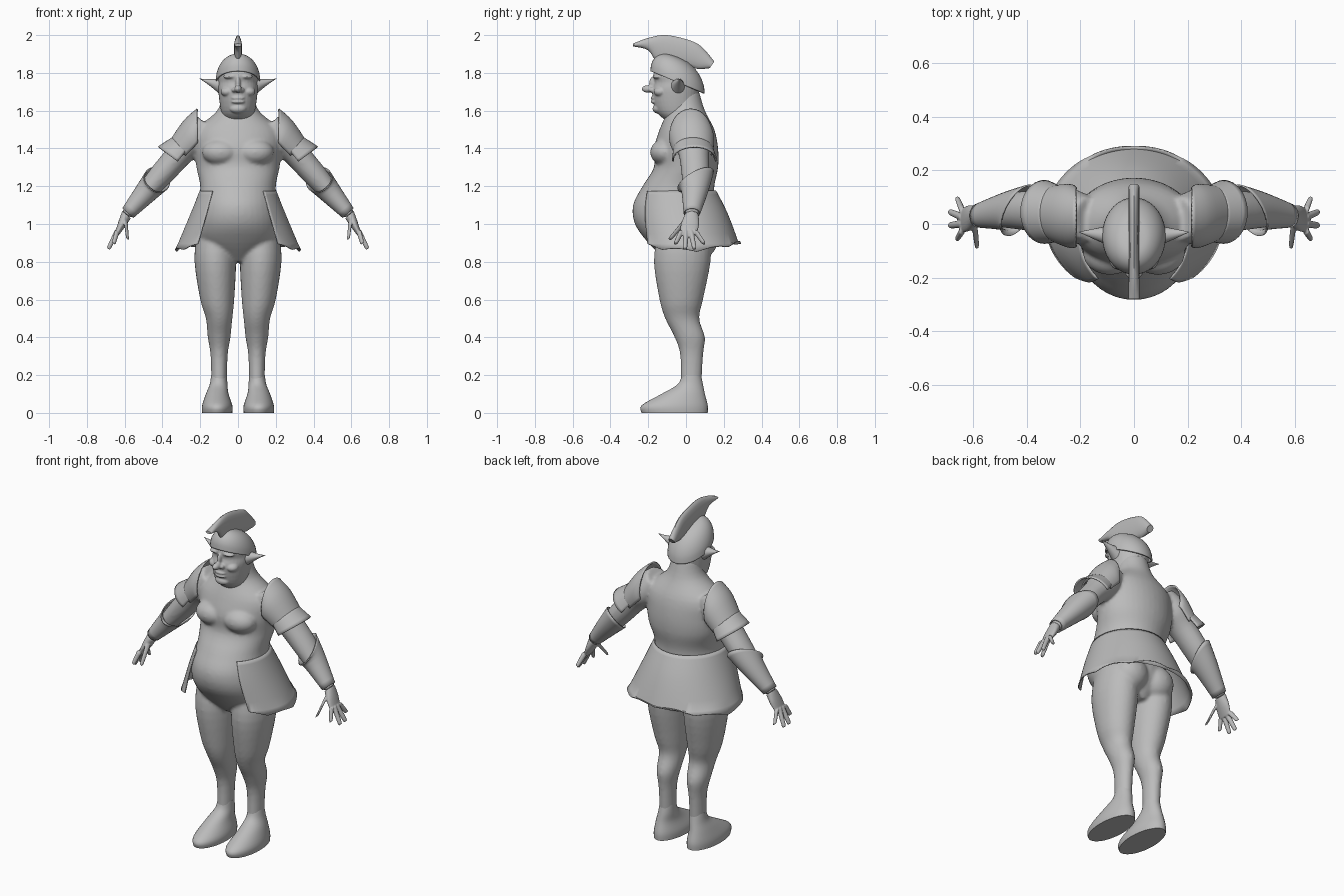
import bpy, bmesh, math
from mathutils import Vector, Matrix

if "Cube" in bpy.data.objects:
    bpy.data.objects.remove(bpy.data.objects["Cube"])

SHADE = (.5, .5, .5, 1)
grey = bpy.data.materials.new("plain grey")
grey.use_nodes = True
grey.diffuse_color = SHADE
grey.node_tree.nodes["Principled BSDF"].inputs["Base Color"].default_value = SHADE

X, Y, Z = Matrix.Identity(3)
SHOULDER, WRIST = Vector((.24, .03, 1.45)), Vector((.59, .03, 1.05))
ACROSS = (WRIST - SHOULDER).cross(Y).normalized()
if ACROSS.z < 0:
    ACROSS.negate()


def spline(rows, steps):
    """Smooth in-between rows through the given rows."""
    smooth_rows = []
    last = len(rows) - 1
    for i in range(last):
        before, start = rows[max(i - 1, 0)], rows[i]
        end, after = rows[i + 1], rows[min(i + 2, last)]
        for step in range(steps):
            t = step / steps
            row = []
            for a, b, c, d in zip(before, start, end, after):
                slope_in, slope_out, rise = (c - a) / 2, (d - b) / 2, c - b
                bend = 3 * rise - 2 * slope_in - slope_out
                twist = slope_in + slope_out - 2 * rise
                row.append(b + t * (slope_in + t * (bend + t * twist)))
            smooth_rows.append(row)
    return smooth_rows + [rows[last]]


def loft(bm, rings, sides=28, arc=None, steps=4, caps=True):
    """Skin rings of (centre, U, V); arc in degrees leaves the skin open."""
    rows = spline([[*centre, *u, *v] for centre, u, v in rings], steps)
    half_turn = math.radians(arc or 180)
    count = sides + 1 if arc else sides
    angles = [half_turn * (2 * k / sides - 1) for k in range(count)]
    grid = []
    for row in rows:
        centre, u, v = Vector(row[:3]), Vector(row[3:6]), Vector(row[6:])
        grid.append([bm.verts.new(centre + u * math.cos(t) + v * math.sin(t)) for t in angles])
    for lower, upper in zip(grid, grid[1:]):
        for k in range(sides):
            j = (k + 1) % count
            bm.faces.new((lower[k], lower[j], upper[j], upper[k]))
    if caps and not arc:
        bm.faces.new(grid[0])
        bm.faces.new(grid[-1])
    return grid


def level(z, half_width, front, back, x=0):
    """Horizontal ring from its extents."""
    return Vector((x, (front + back) / 2, z)), X * half_width, Y * (back - front) / 2


def arm_ring(along, radius):
    """Ring at a fraction of the way from shoulder to wrist."""
    bow = Y * .02 * math.sin(math.pi * along)
    centre = SHOULDER + (WRIST - SHOULDER) * along + bow
    return centre, ACROSS * radius, Y * radius * 1.15


def mirrored(rings):
    return [[Vector((-v.x, v.y, v.z)) for v in ring] for ring in rings]


def ball(bm, centre, radii):
    """Ellipsoid, doubled left and right when it is off the middle."""
    for x in {centre[0], -centre[0]}:
        place = Matrix.Translation((x, *centre[1:])) @ Matrix.Diagonal((*radii, 1))
        bmesh.ops.create_uvsphere(bm, u_segments=24, v_segments=16, radius=1, matrix=place)


def finish(name, bm, voxel=0, smooth=0, mirror=False, thick=0):
    bmesh.ops.recalc_face_normals(bm, faces=bm.faces)
    mesh = bpy.data.meshes.new(name)
    bm.to_mesh(mesh)
    bm.free()
    mesh.materials.append(grey)
    mesh.polygons.foreach_set("use_smooth", [True] * len(mesh.polygons))
    mesh.set_sharp_from_angle(angle=math.radians(45))
    part = bpy.data.objects.new(name, mesh)
    bpy.context.collection.objects.link(part)
    if thick:
        shell = part.modifiers.new("thickness", "SOLIDIFY")
        shell.thickness, shell.offset = thick, 0
    if voxel:
        blend = part.modifiers.new("blend", "REMESH")
        blend.mode, blend.voxel_size, blend.use_smooth_shade = "VOXEL", voxel, True
    if smooth:
        soften = part.modifiers.new("soften", "SMOOTH")
        soften.iterations, soften.factor = smooth, .5
    if mirror:
        twin = part.modifiers.new("other side", "MIRROR")
        twin.use_mirror_merge = False


# Body: torso, legs and arms blended into one skin
body = bmesh.new()
torso = [level(*ring) for ring in (
    (.8, .08, -.1, .08), (.9, .2, -.2, .14), (1, .22, -.27, .15), (1.1, .21, -.28, .15),
    (1.2, .2, -.23, .15), (1.3, .22, -.17, .17), (1.4, .23, -.17, .17),
    (1.5, .22, -.14, .15), (1.6, .11, -.1, .1), (1.7, .08, -.09, .07))]
loft(body, torso, sides=40)
ball(body, (.09, -.11, 1.38), (.1, .08, .07))  # chest
ball(body, (.09, .08, .92), (.1, .09, .1))  # seat
leg = [level(*ring) for ring in (
    (.95, .1, -.15, .13, .12), (.8, .11, -.17, .13, .12), (.6, .09, -.14, .09, .11),
    (.5, .07, -.11, .07, .1), (.4, .06, -.06, .1, .1), (.3, .045, -.03, .09, .1),
    (.1, .04, -.03, .08, .1))]
arm = [arm_ring(*ring) for ring in (
    (-.2, .07), (0, .09), (.2, .07), (.5, .063), (.8, .045), (1, .03))]
for limb in (leg, arm):
    loft(body, limb)
    loft(body, mirrored(limb))
finish("body", body, voxel=.01, smooth=4)

# Head and face
head = bmesh.new()
skull = [level(*ring) for ring in (
    (1.55, .07, -.11, .04), (1.6, .09, -.16, .06), (1.7, .104, -.18, .07),
    (1.75, .104, -.167, .07), (1.8, .098, -.17, .06), (1.86, .05, -.1, .01))]
loft(head, skull, sides=36)
ball(head, (0, -.2, 1.715), (.02, .035, .02))  # nose
ball(head, (0, -.175, 1.745), (.013, .02, .035))  # nose bridge
ball(head, (.02, -.18, 1.71), (.014, .018, .013))  # nostrils
ball(head, (.042, -.15, 1.78), (.036, .026, .012))  # brows
ball(head, (.04, -.14, 1.753), (.017, .017, .014))  # eyes
ball(head, (.056, -.135, 1.7), (.036, .036, .026))  # cheeks
for lip_height in (1.647, 1.667):
    ball(head, (0, -.167, lip_height), (.036, .02, .01))
ball(head, (0, -.145, 1.61), (.045, .032, .026))  # chin
finish("head", head, voxel=.005, smooth=3)

# Pointed ears
ear = bmesh.new()
ear_root, ear_tip = Vector((.085, -.045, 1.725)), Vector((.205, -.03, 1.77))
loft(ear, [(ear_root.lerp(ear_tip, t), Y * .04 * (1.02 - t), Z * .046 * (1.02 - t) ** 1.3)
           for t in (0, .4, .7, 1)], sides=16)
finish("ears", ear, mirror=True)

# Helmet dome, tilted down to the nape
helmet = bmesh.new()
tilt = Y - Z * .42
dome = []
for degrees in range(0, 90, 17):
    angle = math.radians(degrees)
    spread = math.cos(angle) ** .8
    crown = Vector((0, -.045, 1.75 + .13 * math.sin(angle)))
    dome.append((crown, X * .115 * spread, tilt * .14 * spread))
loft(helmet, dome, sides=36)
bmesh.ops.delete(helmet, geom=[min(helmet.faces, key=lambda f: f.calc_center_median().z
                                   if len(f.verts) > 4 else 9)], context="FACES_ONLY")
finish("helmet", helmet, thick=.008)

# Crest: thin swept fin, each row bottom then top
crest = bmesh.new()
fin = []
for low_y, low_z, high_y, high_z in (
        (-.28, 1.94, -.28, 1.955), (-.2, 1.92, -.2, 1.985), (-.14, 1.85, -.1, 2),
        (.02, 1.83, .04, 1.965), (.07, 1.82, .1, 1.92), (.125, 1.825, .15, 1.86)):
    low, high = Vector((0, low_y, low_z)), Vector((0, high_y, high_z))
    fin.append(((low + high) / 2, X * .02, (high - low) / 2))
loft(crest, fin, sides=16)
finish("crest", crest)

# Flat-soled feet
foot = bmesh.new()
loft(foot, [level(*ring, x) for *ring, x in (
    (0, .08, -.235, .115, .11), (.04, .08, -.235, .115, .11), (.1, .06, -.13, .1, .11),
    (.15, .047, -.045, .09, .103), (.2, .042, -.022, .08, .1))], sides=32)
finish("feet", foot, mirror=True)

# Hands: palm, four spread fingers and a thumb
hand = bmesh.new()
knuckles = Vector((.64, .013, .95))
loft(hand, [(WRIST.lerp(knuckles, t), ACROSS * thickness, Y * width)
            for t, thickness, width in ((0, .03, .036), (.5, .023, .048), (1, .013, .045))],
     sides=20)
digits = [(Vector((.595, 0, 1.02)), Vector((.585, -.085, .92)))]
for i in range(4):
    fan = i - 1.5
    curl = .014 * fan * fan
    root = knuckles + Y * .025 * fan + Z * .01
    digits.append((root, Vector((.69 - curl, .02 + .05 * fan, .865 + curl))))
for root, tip in digits:
    loft(hand, [(root.lerp(tip, t), ACROSS * radius, Y * radius)
                for t, radius in ((0, .015), (.9, .012), (1, .006))], sides=12)
finish("hands", hand, voxel=.004, smooth=2, mirror=True)

# Flared forearm guards, rising at the elbow
guard = bmesh.new()
elbow, cuff_out, _ = arm_ring(.54, .072)
cuff = (elbow, cuff_out, Vector((-.04, .095, .045)))
loft(guard, [cuff] + [arm_ring(*ring) for ring in ((.68, .06), (.98, .036))], caps=False)
finish("forearm_guards", guard, mirror=True, thick=.006)

# Shoulder plates and the flared bands below them
for name, arc, rings in (
        ("shoulder_plates", 110, ((-.07, 0, .13, .108), (0, .045, .095, .115),
                                  (.17, .06, .055, .1))),
        ("shoulder_bands", 100, ((.12, .06, .057, .1), (.27, .087, .065, .115)))):
    armour = bmesh.new()
    loft(armour, [(arm_ring(along, 0)[0], X * out + Z * up, Y * depth)
                  for along, out, up, depth in rings], sides=24, arc=arc)
    finish(name, armour, mirror=True, thick=.008)

# Skirt, open over the belly, with a ragged hem
skirt = bmesh.new()
opening = 138
rows = loft(skirt, [(Vector((0, y, z)), Y * depth, X * width) for y, z, depth, width in (
    (-.05, 1.175, .207, .2), (-.03, 1.05, .25, .25), (.01, .86, .33 * .85, .33))],
    sides=72, arc=opening)
hem = rows[-1]
for k, vert in enumerate(hem):
    angle = math.radians(opening) * (2 * k / (len(hem) - 1) - 1)
    ragged = abs(math.sin(4.5 * angle)) - .5
    vert.co.z += .045 * math.cos(angle) ** 2 + .016 * ragged
finish("skirt", skirt, thick=.006)
